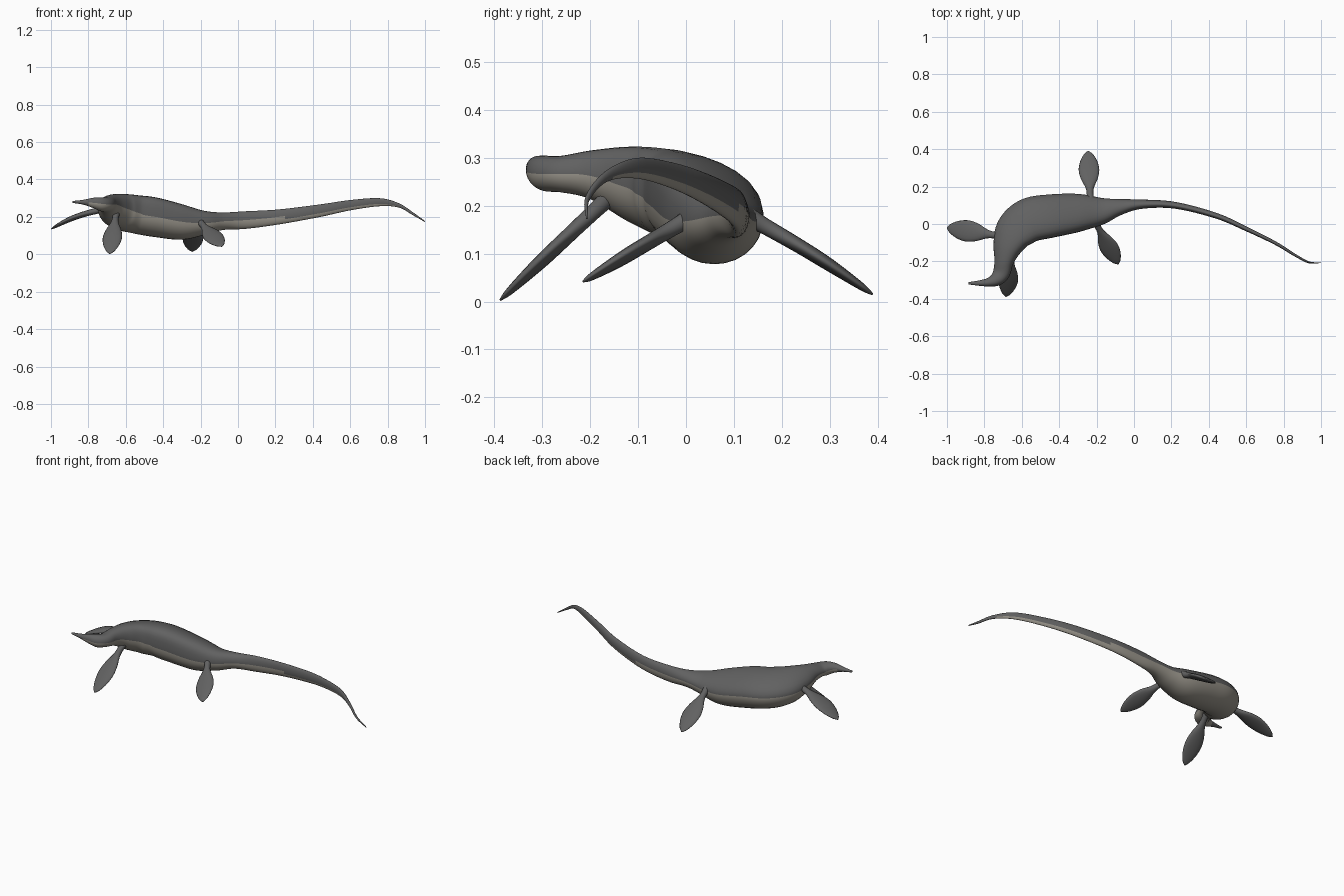
import bpy, bmesh, math
from mathutils import Vector

cube = bpy.data.objects.get("Cube")
if cube:
    bpy.data.objects.remove(cube, do_unlink=True)


def make_material(name, colour):
    mat = bpy.data.materials.new(name)
    mat.use_nodes = True
    mat.diffuse_color = colour
    mat.node_tree.nodes["Principled BSDF"].inputs["Base Color"].default_value = colour
    return mat


skin = make_material("dark grey skin", (0.12, 0.12, 0.12, 1))
belly = make_material("pale belly", (0.31, 0.29, 0.25, 1))


def smooth_path(points, steps):
    """Catmull-Rom interpolation through stations of any dimension."""
    pts = [Vector(p) for p in points]
    pts = [pts[0] * 2 - pts[1]] + pts + [pts[-1] * 2 - pts[-2]]
    result = []
    for i in range(1, len(pts) - 2):
        a, b, c, d = pts[i - 1:i + 3]
        for s in range(steps):
            t = s / steps
            result.append((b * 2 + (c - a) * t + (a * 2 - b * 5 + c * 4 - d) * t ** 2
                           + (b * 3 - a - c * 3 + d) * t ** 3) * 0.5)
    result.append(pts[-2])
    return result


def loft(name, rings, is_belly=None):
    """Skin a list of closed rings and cap both ends."""
    bm = bmesh.new()
    loops = [[bm.verts.new(co) for co in ring] for ring in rings]
    count = len(rings[0])
    for one, two in zip(loops, loops[1:]):
        for k in range(count):
            n = (k + 1) % count
            face = bm.faces.new((one[k], one[n], two[n], two[k]))
            if is_belly and is_belly(k, face.calc_center_median()):
                face.material_index = 1
    bm.faces.new(loops[0])
    bm.faces.new(loops[-1])
    bmesh.ops.recalc_face_normals(bm, faces=bm.faces)
    for face in bm.faces:
        face.smooth = True
    mesh = bpy.data.meshes.new(name)
    bm.to_mesh(mesh)
    bm.free()
    mesh.materials.append(skin)
    if is_belly:
        mesh.materials.append(belly)
    obj = bpy.data.objects.new(name, mesh)
    bpy.context.collection.objects.link(obj)


# Body from snout to tail tip: x, y, underside z, back z, half width
stations = [
    (-.885, -.317, .275, .285, .006),
    (-.83, -.316, .266, .291, .014),
    (-.775, -.311, .248, .302, .024),
    (-.735, -.294, .231, .305, .038),
    (-.708, -.26, .228, .304, .046),
    (-.695, -.2, .214, .315, .052),
    (-.675, -.12, .168, .323, .08),
    (-.635, -.04, .132, .322, .108),
    (-.56, .02, .112, .316, .118),
    (-.45, .042, .093, .305, .116),
    (-.3, .06, .078, .267, .102),
    (-.18, .069, .103, .232, .074),
    (-.08, .09, .13, .224, .044),
    (.04, .106, .136, .23, .025),
    (.22, .1, .16, .24, .018),
    (.44, .044, .2, .267, .015),
    (.6, -.026, .235, .29, .012),
    (.757, -.103, .257, .3, .009),
    (.86, -.166, .25, .273, .007),
    (.935, -.205, .209, .225, .005),
    (1, -.207, .172, .178, .002),
]
SIDES = 28
path = smooth_path(stations, 6)
rings = []
for i, (x, y, low, high, half) in enumerate(path):
    before, after = path[max(i - 1, 0)], path[min(i + 1, len(path) - 1)]
    heading = Vector((after[0] - before[0], after[1] - before[1], 0)).normalized()
    side = Vector((-heading.y, heading.x, 0))
    centre = Vector((x, y, (low + high) / 2))
    ring = []
    for k in range(SIDES):
        angle = math.tau * k / SIDES
        rise = math.sin(angle)
        # The ridge of the back leans to the inside of the bend
        lean = 4 * half ** 2 * max(rise, 0) ** 2
        ring.append(centre + side * (half * math.cos(angle) - lean)
                    + Vector((0, 0, (high - low) / 2 * rise)))
    rings.append(ring)


def is_pale(k, c):
    """Lower half is pale, narrowing along the tail; snout and tail tip stay dark."""
    margin = 0 if c.x < .25 else 2
    return SIDES // 2 + margin <= k < SIDES - margin and -.8 < c.x < .85


loft("body", rings, is_pale)


def flipper(name, root, tip, width, arch, roll):
    """Leaf-shaped paddle with a narrow root and a thin lens section."""
    root, tip = Vector(root), Vector(tip)
    axis = tip - root
    flat = axis.cross(Vector((0, 0, 1))).normalized()
    up = flat.cross(axis).normalized()
    turn = math.radians(roll)
    side = flat * math.cos(turn) + up * math.sin(turn)
    normal = up * math.cos(turn) - flat * math.sin(turn)
    outline = smooth_path([(-.2, .45, .02), (0, .32, .017), (.15, .42, .016), (.35, .82, .015),
                           (.55, 1, .014), (.75, .84, .011), (.92, .45, .007), (1, .06, .002)], 4)
    sections = []
    for t, spread, thick in outline:
        centre = root + axis * t + up * (arch * math.sin(math.pi * max(t, 0)))
        sections.append([centre + side * (width * spread * math.cos(a))
                         + normal * (thick * math.sin(a))
                         for a in (math.tau * k / 16 for k in range(16))])
    loft(name, sections)


# Four paddles
flipper("front_right_flipper", (-.745, -.06, .235), (-1, -.02, .135), .057, .012, 0)
flipper("front_left_flipper", (-.655, -.185, .195), (-.685, -.388, .003), .052, 0, 0)
flipper("hind_left_flipper", (-.19, -.02, .158), (-.085, -.215, .042), .052, 0, -20)
flipper("hind_right_flipper", (-.235, .16, .16), (-.245, .39, .015), .055, .004, 0)
